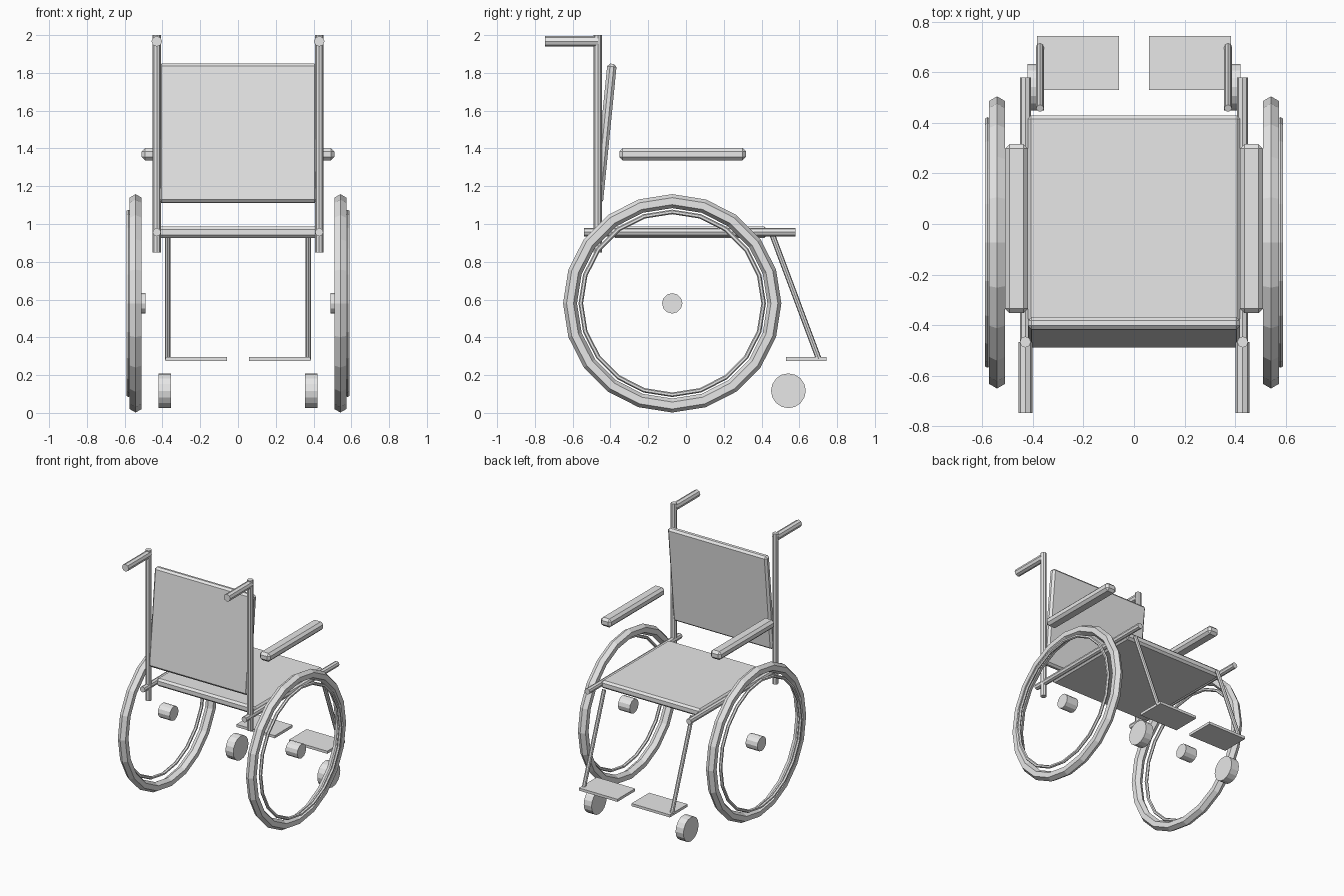
import bpy
import math
from mathutils import Vector

cube = bpy.data.objects.get("Cube")
if cube:
    bpy.data.objects.remove(cube, do_unlink=True)

grey = bpy.data.materials.new("plain grey")
grey.use_nodes = True
grey.diffuse_color = (0.8, 0.8, 0.8, 1)
grey.node_tree.nodes["Principled BSDF"].inputs["Base Color"].default_value = (0.8, 0.8, 0.8, 1)


def finish(name):
    ob = bpy.context.object
    ob.name = name
    ob.data.name = name
    ob.data.materials.clear()
    ob.data.materials.append(grey)
    return ob


def box(name, centre, size, bevel=0.0, tilt=0.0):
    bpy.ops.mesh.primitive_cube_add(size=1, location=centre)
    ob = finish(name)
    for v in ob.data.vertices:
        v.co = [c * s for c, s in zip(v.co, size)]
    ob.rotation_euler.x = tilt
    if bevel:
        mod = ob.modifiers.new("soft edge", "BEVEL")
        mod.width = bevel
        mod.segments = 1
    return ob


def rod(name, start, end, radius, sides=8):
    a, b = Vector(start), Vector(end)
    bpy.ops.mesh.primitive_cylinder_add(vertices=sides, radius=radius,
                                        depth=(b - a).length, location=(a + b) / 2)
    ob = finish(name)
    ob.rotation_euler = (b - a).to_track_quat("Z", "Y").to_euler()
    return ob


def ring(name, centre, major, minor, segments, minor_segments):
    bpy.ops.mesh.primitive_torus_add(major_segments=segments, minor_segments=minor_segments,
                                     major_radius=major, minor_radius=minor, location=centre,
                                     rotation=(0, math.pi / 2, 0))
    return finish(name)


# Seat and forward-leaning backrest
box("seat", (0, 0.02, 0.957), (0.845, 0.82, 0.06), 0.015)
box("backrest", (0, -0.428, 1.48), (0.84, 0.05, 0.74), 0.015, -math.radians(5.7))

for side, s in (("left", 1), ("right", -1)):
    # Frame tubes and push handle
    x = s * 0.43
    rod(side + "_seat_rail", (x, -0.54, 0.957), (x, 0.58, 0.957), 0.022)
    rod(side + "_back_post", (x, -0.467, 0.85), (x, -0.467, 2.0), 0.022)
    rod(side + "_push_handle", (x, -0.747, 1.967), (x, -0.467, 1.967), 0.028)

    # Armrest pad
    box(side + "_armrest", (s * 0.465, -0.018, 1.37), (0.09, 0.67, 0.065), 0.018)

    # Drive wheel: tyre, hand rim and hub
    y, z = -0.073, 0.58
    ring(side + "_tyre", (s * 0.542, y, z), 0.541, 0.037, 20, 6)
    ring(side + "_hand_rim", (s * 0.58, y, z), 0.484, 0.012, 20, 6)
    rod(side + "_hub", (s * 0.49, y, z), (s * 0.59, y, z), 0.054, 12)

    # Leg hanger, footplate and caster
    rod(side + "_leg_hanger", (s * 0.372, 0.458, 0.94), (s * 0.372, 0.703, 0.285), 0.015)
    box(side + "_footplate", (s * 0.222, 0.637, 0.285), (0.325, 0.215, 0.02))
    rod(side + "_caster", (s * 0.372, 0.542, 0.117), (s * 0.405, 0.542, 0.117), 0.092, 16).scale.z = 2
